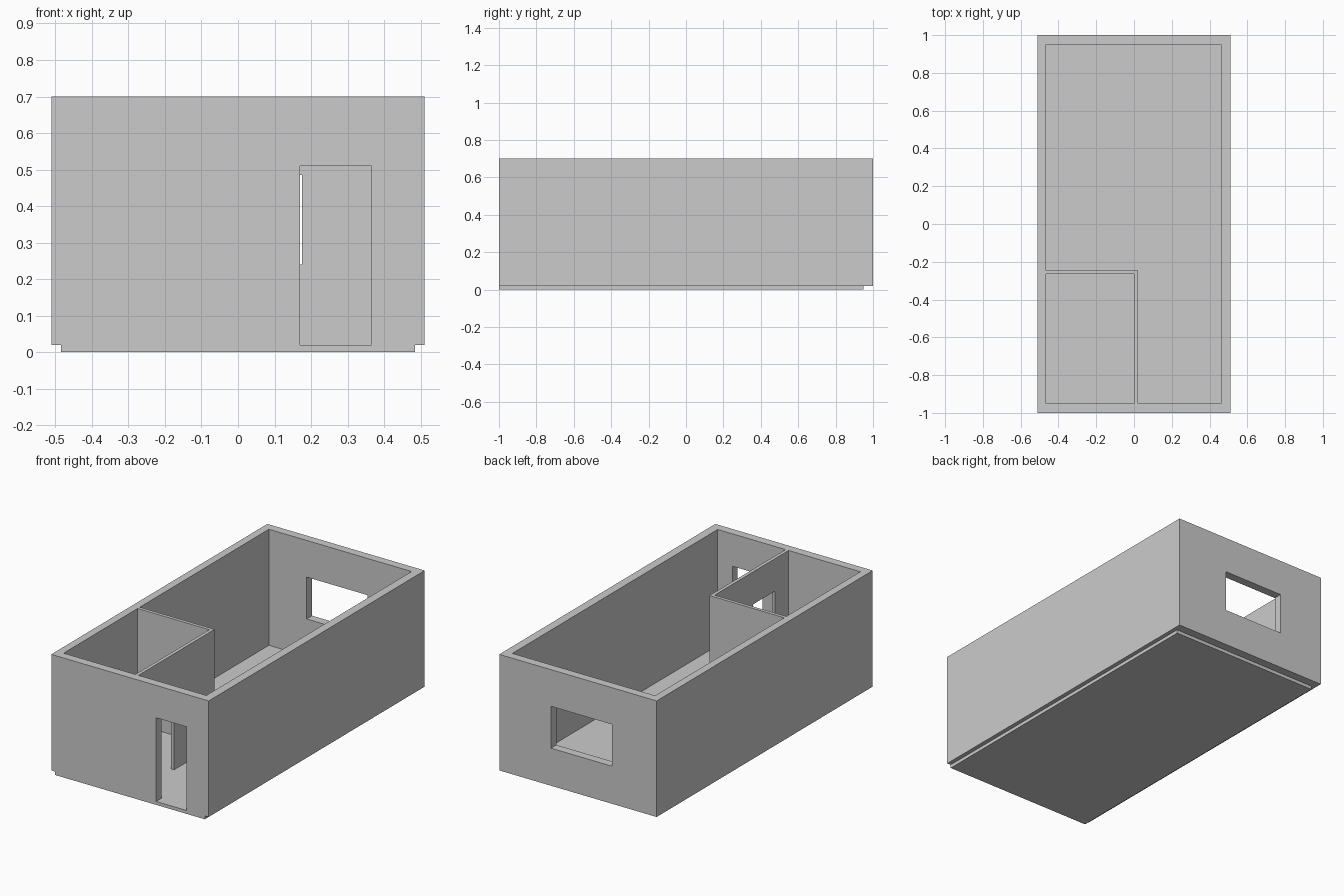
import bpy
import bmesh

if "Cube" in bpy.data.objects:
    bpy.data.objects.remove(bpy.data.objects["Cube"])


def prism(name, plan, z0, z1):
    """Extrude a counter-clockwise floor-plan outline from z0 to z1."""
    bm = bmesh.new()
    face = bm.faces.new([bm.verts.new((x, y, z0)) for x, y in plan])
    top = bmesh.ops.extrude_face_region(bm, geom=[face])["geom"]
    verts = [v for v in top if isinstance(v, bmesh.types.BMVert)]
    bmesh.ops.translate(bm, verts=verts, vec=(0, 0, z1 - z0))
    bmesh.ops.recalc_face_normals(bm, faces=bm.faces)
    mesh = bpy.data.meshes.new(name)
    bm.to_mesh(mesh)
    bm.free()
    obj = bpy.data.objects.new(name, mesh)
    bpy.context.collection.objects.link(obj)
    return obj


def rect(x0, x1, y0, y1):
    return [(x0, y0), (x1, y0), (x1, y1), (x0, y1)]


def cut(target, name, plan, z0, z1):
    """Subtract a prism from the target and discard the cutter."""
    cutter = prism(name, plan, z0, z1)
    cutter.hide_render = True
    mod = target.modifiers.new(name, 'BOOLEAN')
    mod.operation = 'DIFFERENCE'
    mod.solver = 'EXACT'
    mod.object = cutter
    bpy.context.view_layer.objects.active = target
    bpy.ops.object.modifier_apply(modifier=name)
    bpy.data.objects.remove(cutter)


FLOOR, TOP = 0.02, 0.70
LEFT, RIGHT, FRONT, BACK = -0.465, 0.46, -0.95, 0.95   # inner wall faces

# Floor slab, inset under the side and back walls
prism("floor_slab", rect(-0.485, 0.485, -1, 0.95), 0, FLOOR)

# Walls: solid block with the rooms hollowed out, leaving thin partitions
walls = prism("walls", rect(-0.51, 0.51, -1, 1), FLOOR, TOP)
main_room = [(0.02, FRONT), (RIGHT, FRONT), (RIGHT, BACK), (LEFT, BACK),
             (LEFT, -0.245), (0.02, -0.245)]
cut(walls, "main_room", main_room, -0.1, 0.8)
cut(walls, "small_room", rect(LEFT, 0.0, FRONT, -0.265), -0.1, 0.8)

# Entrance door, partition door and back window
cut(walls, "front_door", rect(0.17, 0.365, -1.1, -0.9), -0.1, 0.51)
cut(walls, "inner_door", rect(-0.05, 0.07, -0.825, -0.62), -0.1, 0.51)
cut(walls, "back_window", rect(-0.22, 0.175, 0.9, 1.1), 0.24, 0.485)
